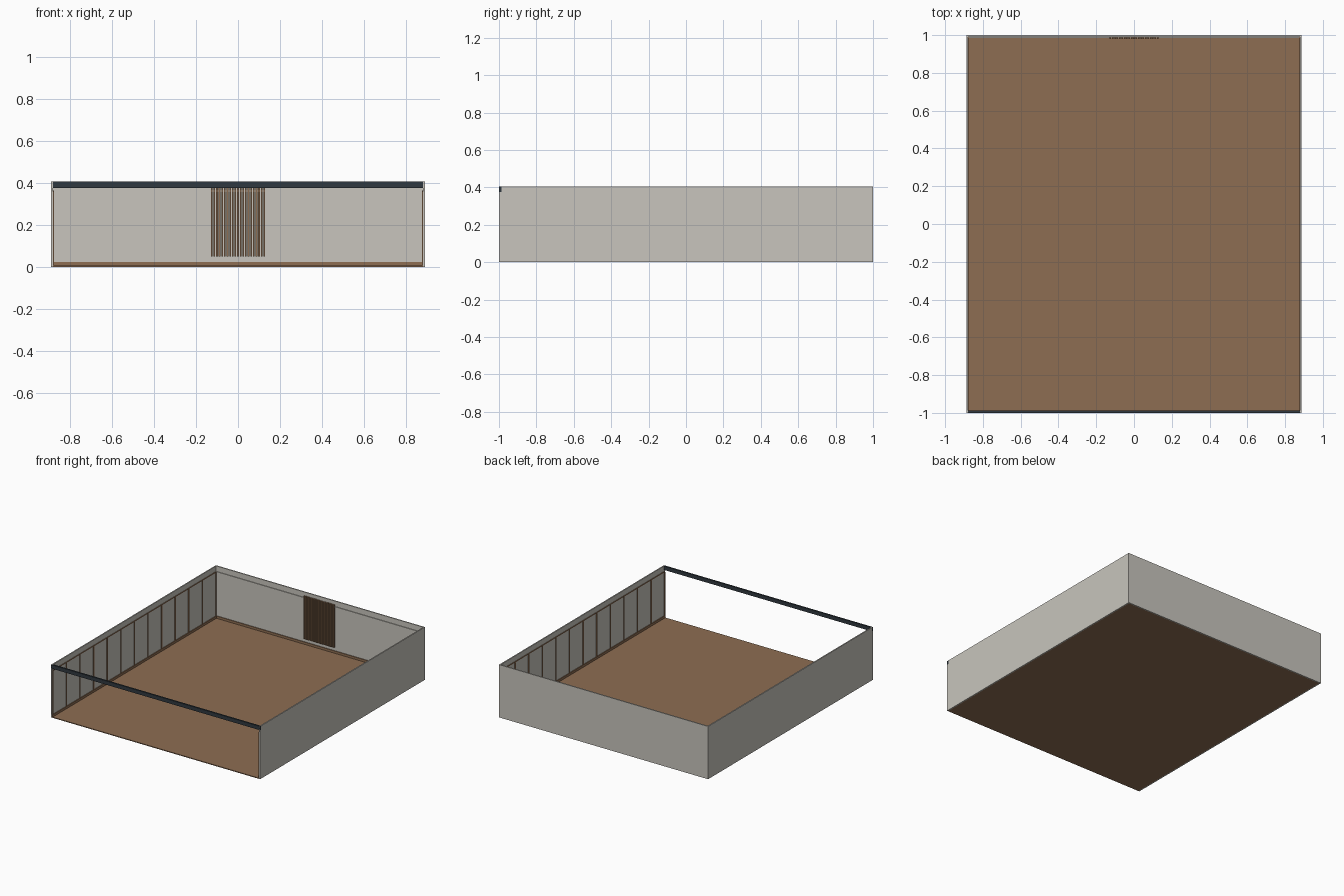
import bpy

if "Cube" in bpy.data.objects:
    bpy.data.objects.remove(bpy.data.objects["Cube"])

W, D, H, T = 0.888, 1.0, 0.405, 0.009   # half width, half depth, height, wall thickness


def material(name, rgb):
    m = bpy.data.materials.new(name)
    m.diffuse_color = (*rgb, 1)
    m.use_nodes = True
    m.node_tree.nodes["Principled BSDF"].inputs["Base Color"].default_value = m.diffuse_color
    return m


PLASTER = material("plaster", (0.58, 0.56, 0.51))
WOOD = material("wood", (0.27, 0.155, 0.085))
STEEL = material("dark_steel", (0.03, 0.04, 0.05))


def box(name, x, y, z, mat):
    """Box given by its (low, high) range on each axis."""
    bpy.ops.mesh.primitive_cube_add(size=1, location=[sum(r) / 2 for r in (x, y, z)])
    ob = bpy.context.object
    ob.name = name
    ob.scale = [r[1] - r[0] for r in (x, y, z)]
    ob.data.materials.append(mat)
    return ob


def side_pair(name, inner, outer, y, z, mat):
    """Same box on the left and right side."""
    box("left_" + name, (-outer, -inner), y, z, mat)
    box("right_" + name, (inner, outer), y, z, mat)


IX, IY = W - T, D - T   # inner wall faces

# Floor and three walls, front left open
box("floor", (-IX, IX), (-D, IY), (0, 0.006), WOOD)
side_pair("wall", IX, W, (-D, D), (0, H), PLASTER)
box("back_wall", (-IX, IX), (IY, D), (0, H), PLASTER)

# Header beam across the open front
box("front_header", (-W, W), (-D, -D + 0.013), (H - 0.029, H), STEEL)

# Baseboards
P = 0.005
side_pair("baseboard", IX - P, IX, (-D, IY), (0.006, 0.024), WOOD)
box("back_baseboard", (-IX + P, IX - P), (IY - P, IY), (0.006, 0.024), WOOD)

# Thin picture rails near the top
side_pair("rail", IX - P, IX, (-D + 0.013, IY), (0.358, 0.364), WOOD)
box("back_rail", (-IX + P, IX - P), (IY - P, IY), (0.358, 0.364), PLASTER)

# Upright battens dividing the side walls into twelve panels
for k in range(13):
    y = -D + 0.006 + k * (2 * D - T - 0.012) / 12
    side_pair(f"batten_{k}", IX - P, IX, (y - 0.004, y + 0.004), (0.024, 0.358), WOOD)

# Slatted feature panel in the middle of the back wall
N = 21
for k in range(N):
    x = -0.125 + 0.25 * k / (N - 1)
    box(f"slat_{k}", (x - 0.004, x + 0.004), (IY - 0.012, IY), (0.05, 0.378), WOOD)
